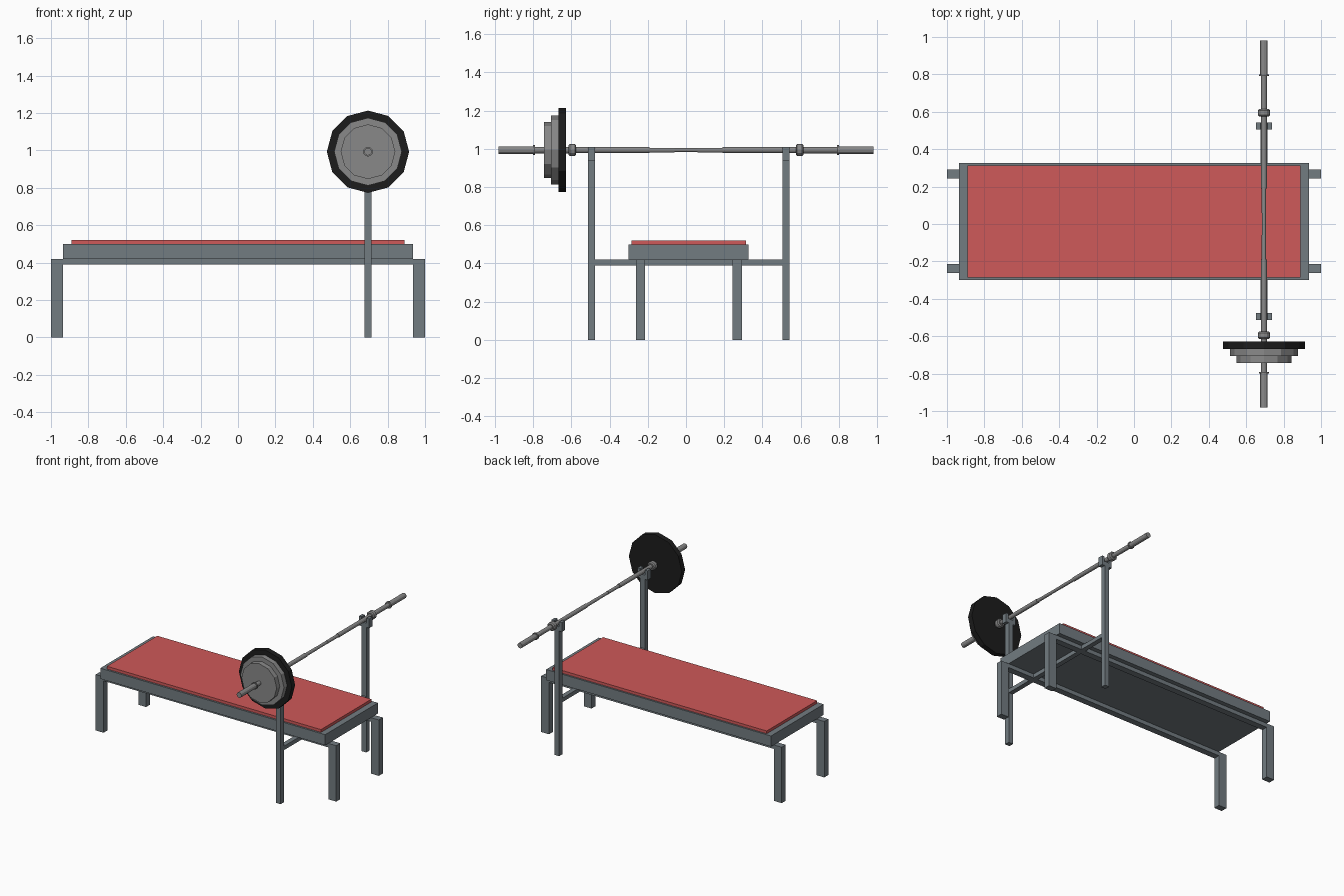
import bpy, bmesh, math

if "Cube" in bpy.data.objects:
    bpy.data.objects.remove(bpy.data.objects["Cube"])

BAR_X, BAR_Z, MID_Y = 0.695, 0.993, 0.014


def material(name, rgb):
    m = bpy.data.materials.new(name)
    m.diffuse_color = (*rgb, 1)
    m.use_nodes = True
    m.node_tree.nodes["Principled BSDF"].inputs["Base Color"].default_value = m.diffuse_color
    return m


red = material("red_vinyl", (0.62, 0.10, 0.10))
slate = material("slate_metal", (0.17, 0.20, 0.22))
steel = material("steel", (0.25, 0.25, 0.25))
black = material("black_rubber", (0.012, 0.012, 0.012))


def finish(name, bm, mat):
    bmesh.ops.recalc_face_normals(bm, faces=bm.faces)
    me = bpy.data.meshes.new(name)
    bm.to_mesh(me)
    bm.free()
    me.materials.append(mat)
    ob = bpy.data.objects.new(name, me)
    bpy.context.collection.objects.link(ob)
    return ob


def box(name, x, y, z, mat=slate):
    """Box from (min, max) ranges."""
    bm = bmesh.new()
    bmesh.ops.create_cube(bm, size=1)
    for v in bm.verts:
        v.co = [(r[0] + r[1]) / 2 + c * (r[1] - r[0]) for c, r in zip(v.co, (x, y, z))]
    return finish(name, bm, mat)


def lathe(name, profile, mat, sides=12):
    """Turn a (y, radius) profile around the bar axis, with capped ends."""
    bm = bmesh.new()
    rings = []
    for y, r in profile:
        rings.append([bm.verts.new((BAR_X + r * math.cos(i * math.tau / sides), y,
                                    BAR_Z + r * math.sin(i * math.tau / sides)))
                      for i in range(sides)])
    for a, b in zip(rings, rings[1:]):
        for i in range(sides):
            j = (i + 1) % sides
            bm.faces.new((a[i], a[j], b[j], b[i]))
    bm.faces.new(rings[0])
    bm.faces.new(rings[-1])
    return finish(name, bm, mat)


# Bench top: frame and cushion
box("bench_frame", (-0.935, 0.935), (-0.30, 0.326), (0.42, 0.50))
box("cushion", (-0.89, 0.89), (-0.286, 0.313), (0.50, 0.521), red)

# Legs and the long rails joining them
for side, y in (("left", (-0.262, -0.214)), ("right", (0.244, 0.292))):
    box(f"{side}_rail", (-0.935, 0.935), y, (0.39, 0.42))
    box(f"{side}_foot_leg", (-1.0, -0.935), y, (0, 0.42))
    box(f"{side}_head_leg", (0.935, 1.0), y, (0, 0.42))

# Rack: posts, cross beam and U-shaped bar cradles
box("rack_cross_beam", (0.677, 0.713), (MID_Y - 0.49, MID_Y + 0.49), (0.39, 0.42))
for side, s in (("left", -1), ("right", 1)):
    c = MID_Y + s * 0.509
    y = (c - 0.019, c + 0.019)
    box(f"{side}_rack_post", (0.676, 0.714), y, (0, 0.945))
    box(f"{side}_cradle_base", (0.653, 0.737), y, (0.94, 0.972))
    box(f"{side}_cradle_inner_prong", (0.653, 0.675), y, (0.972, 1.01))
    box(f"{side}_cradle_outer_prong", (0.715, 0.737), y, (0.972, 1.01))

# Barbell: half profile mirrored about y = 0
half = [(0.06, 0.011), (0.06, 0.012), (0.19, 0.012), (0.19, 0.0155), (0.575, 0.0155),
        (0.575, 0.025), (0.582, 0.032), (0.608, 0.032), (0.615, 0.025), (0.615, 0.0165),
        (0.79, 0.0165), (0.79, 0.026), (0.80, 0.026), (0.80, 0.02), (0.98, 0.02)]
lathe("barbell", [(-y, r) for y, r in reversed(half)] + half, steel)

# Stacked weight plates on one end
for name, y0, y1, r, mat in (("large_plate", -0.668, -0.628, 0.22, black),
                             ("medium_plate", -0.705, -0.668, 0.181, steel),
                             ("small_plate", -0.742, -0.705, 0.146, steel)):
    lathe(name, [(y0, r), (y1, r)], mat)
